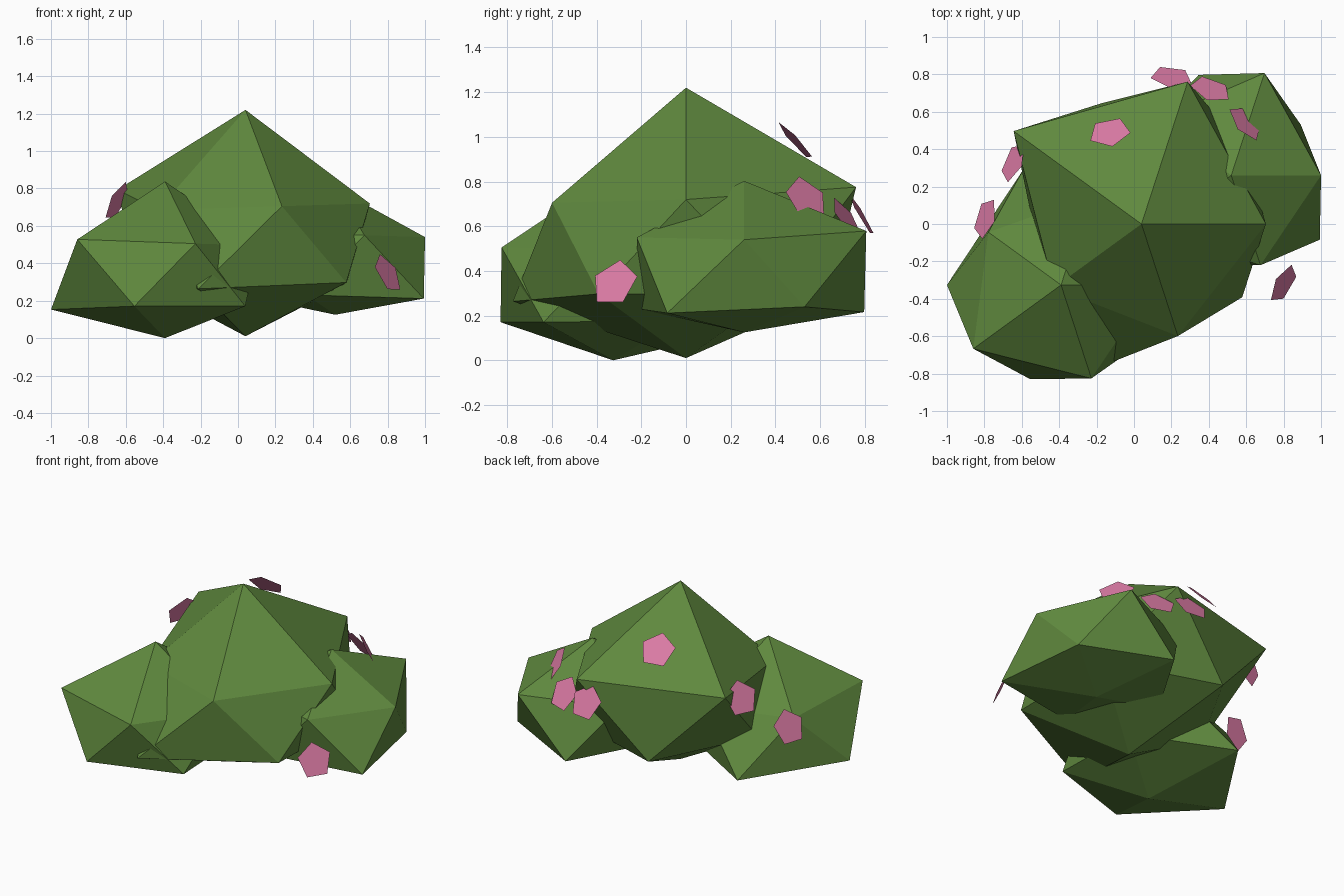
import bpy, math
from mathutils import Vector

if "Cube" in bpy.data.objects:
    bpy.data.objects.remove(bpy.data.objects["Cube"])

def material(name, color):
    m = bpy.data.materials.new(name)
    m.diffuse_color = (*color, 1)
    m.use_nodes = True
    m.node_tree.nodes["Principled BSDF"].inputs["Base Color"].default_value = m.diffuse_color
    return m

LEAF = material("leaf green", (0.115, 0.25, 0.048))
PINK = material("blossom pink", (0.72, 0.20, 0.38))

def add_object(name, verts, faces, mat):
    mesh = bpy.data.meshes.new(name)
    mesh.from_pydata(verts, [], faces)
    mesh.materials.append(mat)
    obj = bpy.data.objects.new(name, mesh)
    bpy.context.collection.objects.link(obj)
    return obj

def clump(name, centre, top, bottom, upper, lower):
    """Lumpy 20-sided ball: ring radii every 72 degrees, flatter underneath."""
    cx, cy, cz = centre
    verts = [(cx, cy, top), (cx, cy, bottom)]
    for radii, start, rise in ((upper, 0, 0.41), (lower, 36, -0.225)):
        for i, r in enumerate(radii):
            a = math.radians(start + 72 * i)
            verts.append((cx + r * math.cos(a), cy + r * math.sin(a), cz + r * rise))
    faces = []
    for i in range(5):
        j = (i + 1) % 5
        u, un, l, ln = 2 + i, 2 + j, 7 + i, 7 + j
        faces += [(0, u, un), (u, l, un), (un, l, ln), (1, ln, l)]
    return add_object(name, verts, faces, LEAF)

def blossom(name, centre, normal, radius=0.115, spin=0.3):
    """Flat five-sided plate facing along its normal."""
    q = Vector(normal).to_track_quat('Z', 'Y')
    verts = []
    for i in range(5):
        a = spin + math.tau * i / 5
        verts.append(Vector(centre) + q @ Vector((radius * math.cos(a), radius * math.sin(a), 0)))
    return add_object(name, verts, [tuple(range(5))], PINK)

# Three overlapping foliage clumps
clump("main_foliage", (0.04, 0, 0.447), 1.22, 0.01,
      (0.665, 0.80, 0.845, 0.58, 0.63), (0.68, 0.68, 0.58, 0.815, 0.666))
clump("left_foliage", (-0.39, -0.326, 0.29), 0.837, 0.0,
      (0.50, 0.50, 0.48, 0.58, 0.525), (0.50, 0.65, 0.61, 0.53, 0.53))
clump("right_foliage", (0.52, 0.26, 0.343), 0.803, 0.125,
      (0.48, 0.575, 0.50, 0.50, 0.505), (0.46, 0.565, 0.50, 0.50, 0.585))

# Scattered blossoms: centre, facing direction
BLOSSOMS = [
    ((-0.13, 0.49, 0.98), (-0.15, 0.72, 0.66)),
    ((-0.645, 0.33, 0.73), (-0.83, 0.35, 0.43)),
    ((-0.795, 0.03, 0.46), (-0.85, 0.25, 0.45)),
    ((0.80, -0.32, 0.345), (0.78, -0.45, 0.42)),
    ((0.595, 0.54, 0.72), (0.66, 0.58, 0.45)),
    ((0.20, 0.785, 0.65), (0.10, 0.86, 0.50)),
    ((0.41, 0.72, 0.63), (0.28, 0.80, 0.53)),
]
for i, (centre, normal) in enumerate(BLOSSOMS):
    blossom(f"blossom_{i + 1}", centre, normal)
